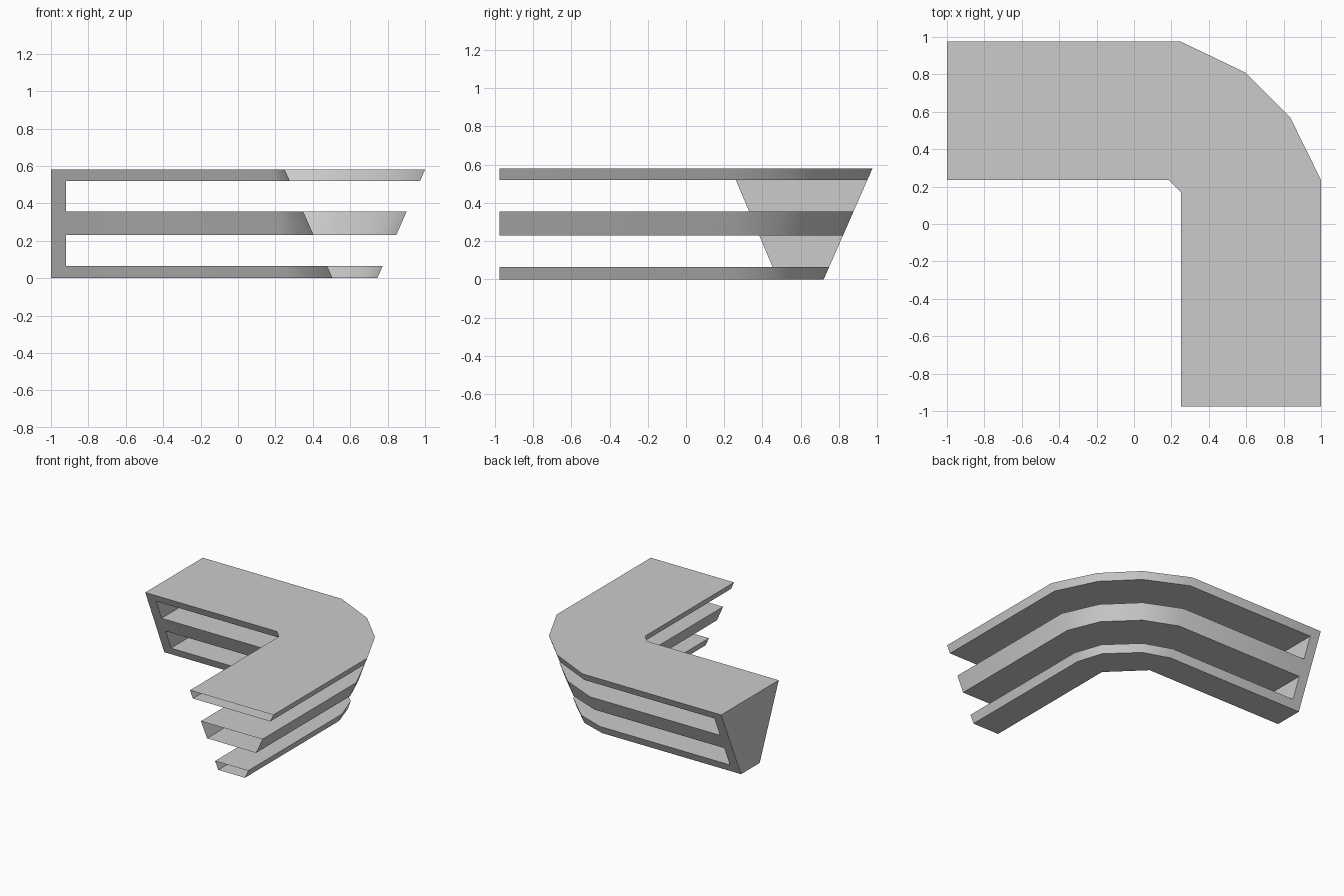
import bpy
import bmesh
import math
from mathutils import Vector

cube = bpy.data.objects.get("Cube")
if cube:
    bpy.data.objects.remove(cube, do_unlink=True)

HEIGHT = 0.58
PANEL_X = -0.92

grey = bpy.data.materials.new("light grey")
grey.use_nodes = True
grey.diffuse_color = (0.6, 0.6, 0.6, 1)
grey.node_tree.nodes["Principled BSDF"].inputs["Base Color"].default_value = (0.6, 0.6, 0.6, 1)

# Counter outline at floor and at full height: outer bend, then inner bend
LOW = [(PANEL_X, 0.72), (0.25, 0.72), (0.46, 0.65), (0.68, 0.44), (0.745, 0.235), (0.745, -0.975),
       (0.505, -0.975), (0.505, 0.23), (0.25, 0.48), (PANEL_X, 0.48)]
HIGH = [(PANEL_X, 0.975), (0.25, 0.975), (0.595, 0.81), (0.835, 0.57), (1, 0.235), (1, -0.975),
        (0.25, -0.975), (0.25, 0.17), (0.185, 0.235), (PANEL_X, 0.235)]
OPEN_END = 5  # outline edge at the free end, left open


def ring(bm, low, high, z):
    """Outline of the sloping walls at height z."""
    points = [Vector(a).lerp(Vector(b), z / HEIGHT) for a, b in zip(low, high)]
    return [bm.verts.new((p.x, p.y, z)) for p in points]


def finish(bm, name):
    mesh = bpy.data.meshes.new(name)
    bmesh.ops.recalc_face_normals(bm, faces=bm.faces)
    bm.to_mesh(mesh)
    bm.free()
    mesh.materials.append(grey)
    obj = bpy.data.objects.new(name, mesh)
    bpy.context.collection.objects.link(obj)
    bpy.ops.object.select_all(action="DESELECT")
    obj.select_set(True)
    bpy.context.view_layer.objects.active = obj
    bpy.ops.object.shade_smooth_by_angle(angle=math.radians(50))


def shelf(name, z0, z1):
    """Hollow L-shaped band with one open end."""
    bm = bmesh.new()
    a, b = ring(bm, LOW, HIGH, z0), ring(bm, LOW, HIGH, z1)
    bm.faces.new(a[::-1])
    bm.faces.new(b)
    for i in range(len(a)):
        j = (i + 1) % len(a)
        if i != OPEN_END:
            bm.faces.new((a[i], a[j], b[j], b[i]))
    finish(bm, name)


def end_panel():
    """Tapered slab closing the other end."""
    bm = bmesh.new()
    rings = []
    for z in (0, HEIGHT):
        (_, outer), (_, inner) = (LOW[0], LOW[-1]) if z == 0 else (HIGH[0], HIGH[-1])
        rings.append([bm.verts.new((x, y, z)) for x, y in
                      ((-1, outer), (PANEL_X, outer), (PANEL_X, inner), (-1, inner))])
    a, b = rings
    bm.faces.new(a[::-1])
    bm.faces.new(b)
    for i in range(4):
        j = (i + 1) % 4
        bm.faces.new((a[i], a[j], b[j], b[i]))
    finish(bm, "end_panel")


shelf("bottom_shelf", 0, 0.065)
shelf("middle_shelf", 0.23, 0.355)
shelf("counter_top", 0.52, HEIGHT)
end_panel()
